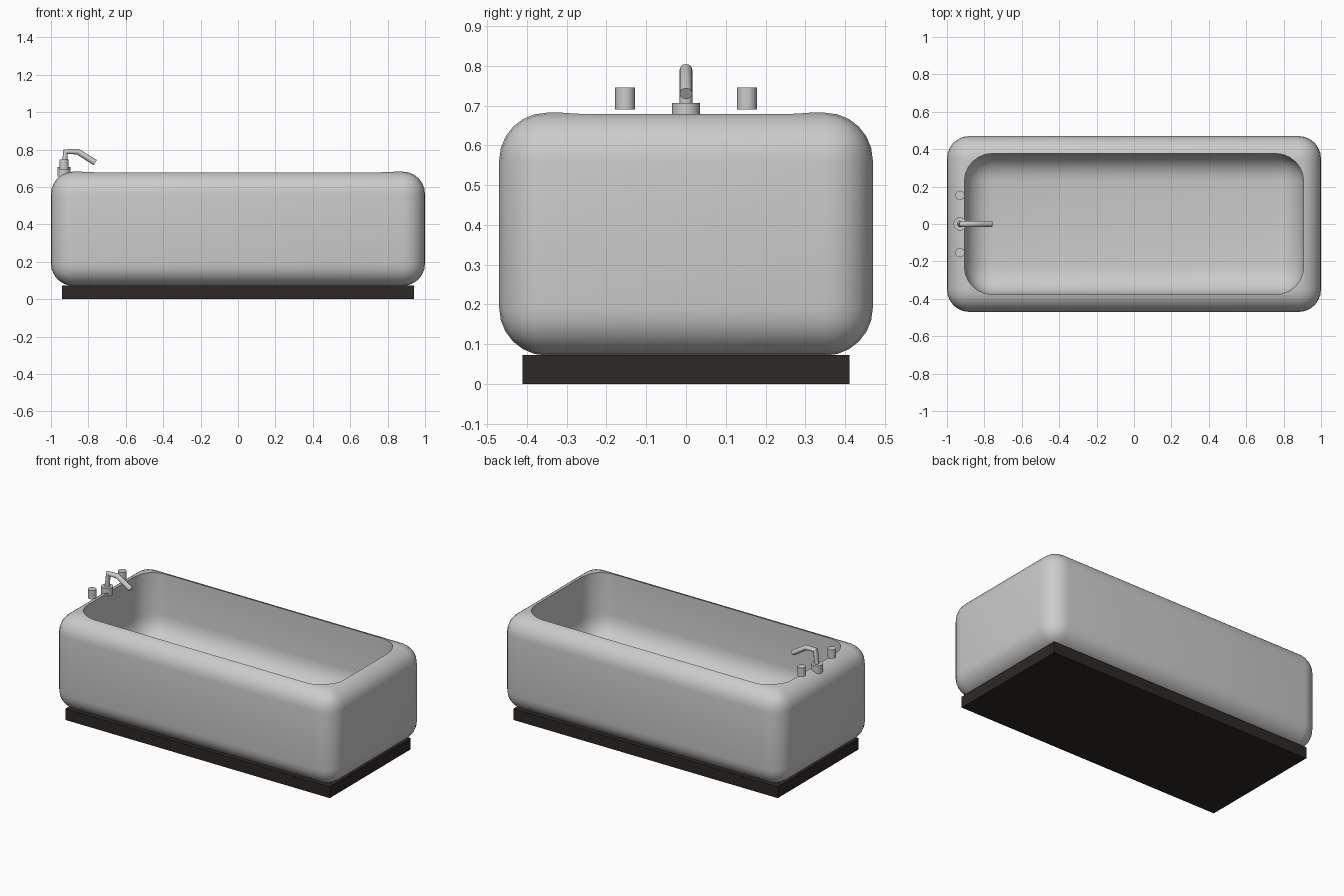
import bpy, bmesh, math
from mathutils import Matrix

if "Cube" in bpy.data.objects:
    bpy.data.objects.remove(bpy.data.objects["Cube"])


def activate(ob):
    bpy.ops.object.select_all(action='DESELECT')
    ob.select_set(True)
    bpy.context.view_layer.objects.active = ob


def smooth(ob, angle=40):
    activate(ob)
    bpy.ops.object.shade_smooth_by_angle(angle=math.radians(angle))


def box(name, hx, hy, z0, z1, radius=0.0, segments=6):
    """Box centred on x and y, with optional rounding of every edge."""
    bm = bmesh.new()
    bmesh.ops.create_cube(bm, size=1, matrix=Matrix.Translation((0, 0, (z0 + z1) / 2))
                          @ Matrix.Diagonal((2 * hx, 2 * hy, z1 - z0, 1)))
    if radius:
        bmesh.ops.bevel(bm, geom=bm.edges[:], offset=radius, segments=segments,
                        profile=0.5, affect='EDGES', clamp_overlap=True)
    me = bpy.data.meshes.new(name)
    bm.to_mesh(me)
    bm.free()
    ob = bpy.data.objects.new(name, me)
    bpy.context.collection.objects.link(ob)
    return ob


def cylinder(name, x, y, z0, z1, r):
    bpy.ops.mesh.primitive_cylinder_add(vertices=32, radius=r, depth=z1 - z0,
                                        location=(x, y, (z0 + z1) / 2))
    ob = bpy.context.object
    ob.name = name
    smooth(ob)
    return ob


# Plinth under the tub
plinth = box("plinth", 0.94, 0.411, 0.0, 0.072)
dark = bpy.data.materials.new("dark_brown")
dark.diffuse_color = (0.026, 0.021, 0.018, 1)
dark.use_nodes = True
dark.node_tree.nodes["Principled BSDF"].inputs["Base Color"].default_value = dark.diffuse_color
plinth.data.materials.append(dark)

# Tub: rounded block hollowed out by a taller rounded block
tub = box("tub", 1.0, 0.47, 0.071, 0.682, 0.12)
hollow = box("basin_cutter", 0.907, 0.377, 0.262, 1.1, 0.15)
hollow.hide_render = True
cut = tub.modifiers.new("basin", 'BOOLEAN')
cut.operation = 'DIFFERENCE'
cut.solver = 'EXACT'
cut.object = hollow
activate(tub)
bpy.ops.object.modifier_apply(modifier=cut.name)
bpy.data.objects.remove(hollow)
smooth(tub)

# Tap base and the two knobs
TAP_X = -0.93
cylinder("tap_base", TAP_X, 0, 0.655, 0.706, 0.035)
for name, side in (("left_knob", -1), ("right_knob", 1)):
    cylinder(name, TAP_X, side * 0.153, 0.69, 0.746, 0.025)

# Bent spout swept along a short path
curve = bpy.data.curves.new("spout", 'CURVE')
curve.dimensions = '3D'
curve.bevel_depth = 0.016
curve.bevel_resolution = 6
curve.use_fill_caps = True
path = [(-0.93, 0.69), (-0.922, 0.789), (-0.857, 0.789), (-0.763, 0.73)]
spline = curve.splines.new('POLY')
spline.points.add(len(path) - 1)
for p, (x, z) in zip(spline.points, path):
    p.co = (x, 0, z, 1)
spout = bpy.data.objects.new("spout", curve)
bpy.context.collection.objects.link(spout)
activate(spout)
bpy.ops.object.convert(target='MESH')
smooth(bpy.context.object, 30)
